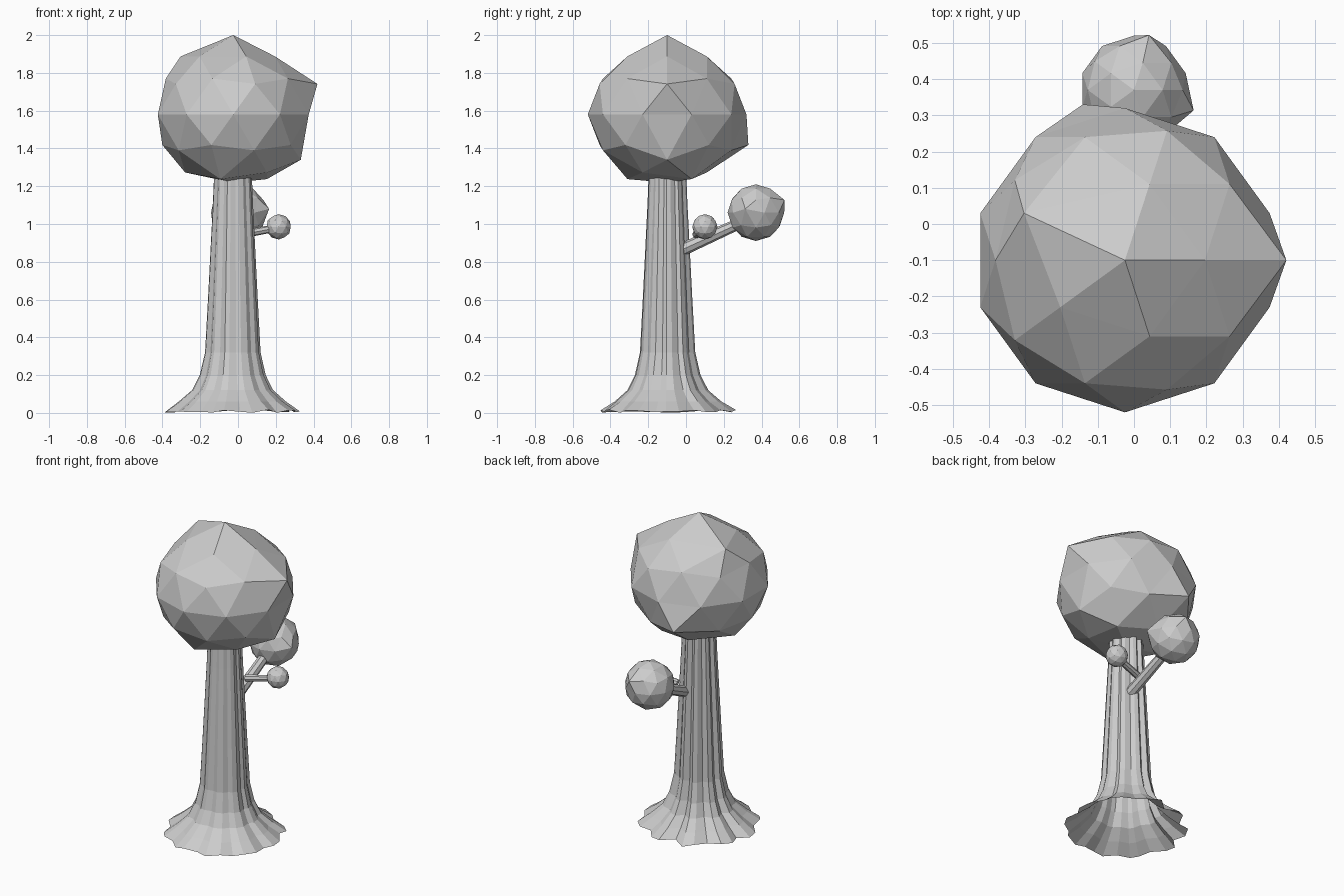
import bpy, bmesh, math, random
from mathutils import Vector

if "Cube" in bpy.data.objects:
    bpy.data.objects.remove(bpy.data.objects["Cube"])

random.seed(4)
CX, CY = -0.025, -0.1


def finish(name, bm):
    bmesh.ops.recalc_face_normals(bm, faces=bm.faces)
    mesh = bpy.data.meshes.new(name)
    bm.to_mesh(mesh)
    bm.free()
    ob = bpy.data.objects.new(name, mesh)
    bpy.context.collection.objects.link(ob)
    return ob


def blob(name, centre, r, dents=(), squash=1.0):
    """Faceted ball; each dent moves the vertex nearest a direction by an offset."""
    bm = bmesh.new()
    bmesh.ops.create_icosphere(bm, subdivisions=2, radius=r)
    picks = [(max(bm.verts, key=lambda v: v.co.dot(Vector(d))), Vector(o)) for d, o in dents]
    for v in bm.verts:
        v.co.z *= squash
    for v, o in picks:
        v.co += o
    bmesh.ops.translate(bm, verts=bm.verts, vec=centre)
    return finish(name, bm)


def branch(name, a, b, r1, r2):
    a, b = Vector(a), Vector(b)
    bm = bmesh.new()
    bmesh.ops.create_cone(bm, cap_ends=True, segments=8, radius1=r1, radius2=r2,
                          depth=(b - a).length)
    ob = finish(name, bm)
    ob.location = (a + b) / 2
    ob.rotation_mode = 'QUATERNION'
    ob.rotation_quaternion = (b - a).to_track_quat('Z', 'Y')
    return ob


# Foliage
blob("crown", (CX, CY, 1.58), 0.42, [
    ((0, 0, 1), (0, 0, 0.059)),
    ((0.894, 0, 0.447), (0.07, 0, 0)),
    ((0.85, 0, -0.526), (0, 0, -0.05)),
    ((-0.276, 0.85, -0.447), (0, 0.073, 0)),
    ((-0.425, 0.309, 0.85), (-0.10, 0, 0)),
    ((-0.526, 0, -0.85), (-0.034, 0, 0)),
    ((0.162, -0.5, -0.85), (0, 0, -0.035)),
    ((0.425, 0.309, -0.85), (0, 0, -0.035)),
], squash=0.86)
blob("branch_foliage_large", (0, 0.37, 1.06), 0.15, [
    ((0.276, 0.85, 0.447), (0, 0.024, 0)),
    ((0.951, -0.309, 0), (0.022, -0.01, 0.02)),
])
blob("branch_foliage_small", (0.215, 0.1, 0.985), 0.067)

# Branches
branch("branch_large", (0.01, -0.02, 0.865), (0, 0.32, 1.02), 0.035, 0.029)
branch("branch_small", (0.02, 0.055, 0.945), (0.19, 0.09, 0.977), 0.022, 0.02)

# Fluted trunk with a flared, open root skirt
profile = [(0.012, 0.355), (0.06, 0.28), (0.12, 0.212), (0.20, 0.172), (0.32, 0.145),
           (0.60, 0.130), (0.90, 0.115), (1.10, 0.105), (1.30, 0.097)]
N = 30
lobes = []
for i in range(N):
    ang = 2 * math.pi * i / N
    fade = 0.4 + 0.6 * (0.5 + 0.5 * math.sin(ang - 0.3))
    groove = -0.13 if i % 3 == 2 else 0.02
    lobes.append((ang + random.uniform(-0.04, 0.04),
                  1 + fade * (groove + random.uniform(-0.03, 0.03)),
                  random.uniform(-0.012, 0.006)))
bm = bmesh.new()
rings = []
for k, (z, r) in enumerate(profile):
    rings.append([bm.verts.new((CX + r * f * math.cos(a), CY + r * f * math.sin(a),
                                z + (dz if k == 0 else 0))) for a, f, dz in lobes])
for lo, hi in zip(rings, rings[1:]):
    for i in range(N):
        j = (i + 1) % N
        bm.faces.new((lo[i], lo[j], hi[j], hi[i]))
bm.faces.new(rings[-1])
finish("trunk", bm)
